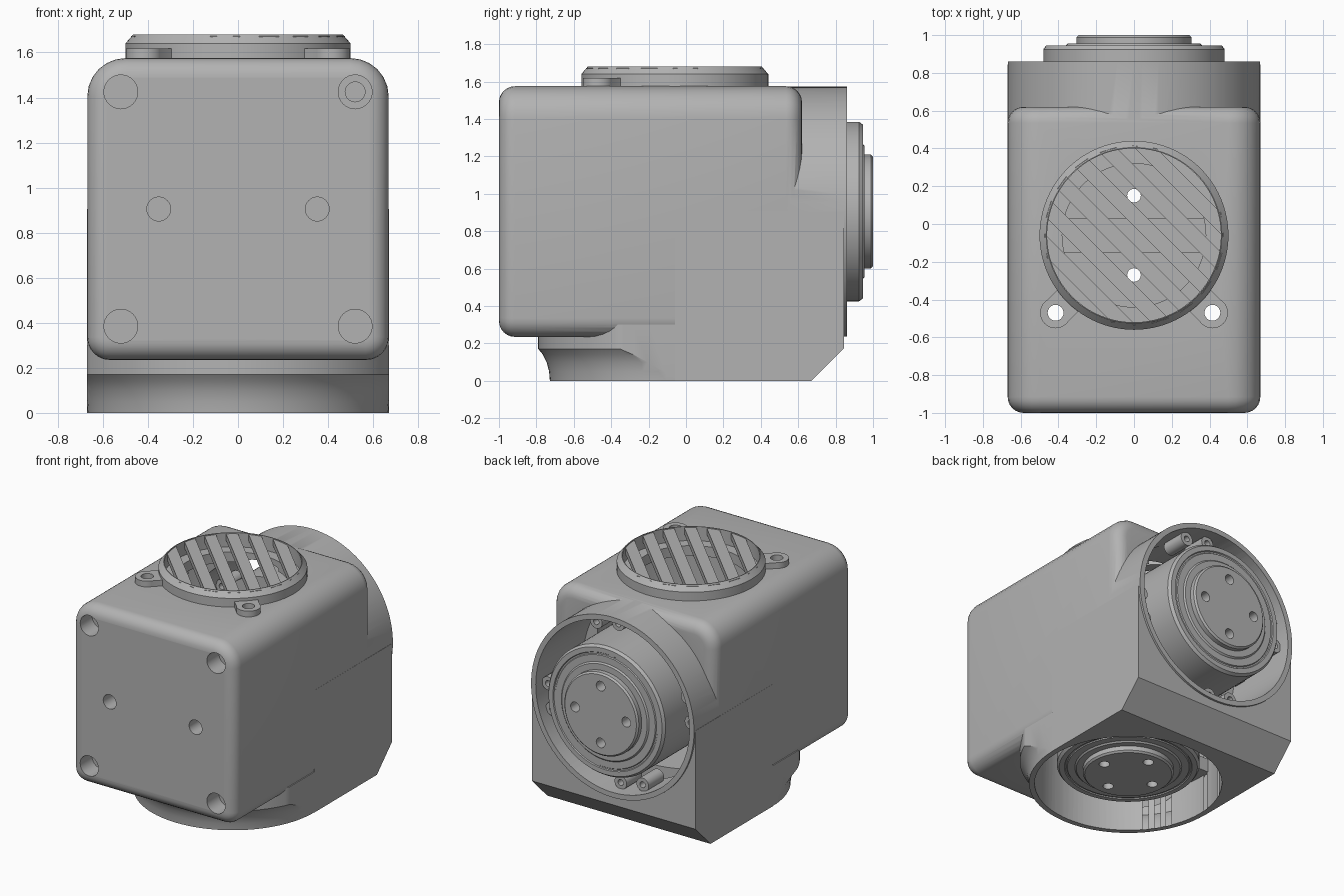
import bpy, bmesh, math
from mathutils import Matrix, Vector

if "Cube" in bpy.data.objects:
    bpy.data.objects.remove(bpy.data.objects["Cube"], do_unlink=True)

grey = bpy.data.materials.new("mid_grey")
grey.use_nodes = True
grey.diffuse_color = (0.45, 0.45, 0.45, 1)
grey.node_tree.nodes["Principled BSDF"].inputs["Base Color"].default_value = grey.diffuse_color

CY, CZ, HALF = -0.06, 0.905, 0.67     # upright axis, rear axis height, half width
UP = Matrix.Translation((0, CY, 0))
REAR = Matrix.Translation((0, 0, CZ)) @ Matrix.Rotation(-math.pi / 2, 4, 'X')
DOWN = UP @ Matrix.Rotation(math.pi, 4, 'X')


def make(name, bm, matrix=Matrix()):
    bmesh.ops.recalc_face_normals(bm, faces=bm.faces)
    mesh = bpy.data.meshes.new(name)
    bm.transform(matrix)
    bm.to_mesh(mesh)
    bm.free()
    mesh.materials.append(grey)
    ob = bpy.data.objects.new(name, mesh)
    bpy.context.collection.objects.link(ob)
    return ob


def lathe(name, profile, matrix=UP, steps=96, closed=False):
    bm = bmesh.new()
    verts = [bm.verts.new((r, 0, z)) for r, z in profile]
    pairs = list(zip(verts, verts[1:])) + ([(verts[-1], verts[0])] if closed else [])
    edges = [bm.edges.new(p) for p in pairs]
    bmesh.ops.spin(bm, geom=verts + edges, axis=(0, 0, 1), cent=(0, 0, 0),
                   angle=math.tau, steps=steps)
    bmesh.ops.remove_doubles(bm, verts=bm.verts, dist=1e-5)
    return make(name, bm, matrix)


def rod(name, r, a, b, x=0, y=0, matrix=Matrix(), steps=32):
    return lathe(name, [(0, a), (r, a), (r, b), (0, b)],
                 matrix @ Matrix.Translation((x, y, 0)), steps)


def prism(name, points, a, b, matrix=Matrix(), bevel=0):
    """Extrude a flat outline from height a to height b."""
    bm = bmesh.new()
    face = bm.faces.new([bm.verts.new((x, y, a)) for x, y in points])
    top = bmesh.ops.extrude_face_region(bm, geom=[face])["geom"]
    bmesh.ops.translate(bm, vec=(0, 0, b - a),
                        verts=[g for g in top if isinstance(g, bmesh.types.BMVert)])
    if bevel:
        rims = [e for e in bm.edges if abs(e.verts[0].co.z - e.verts[1].co.z) < 1e-5]
        bmesh.ops.bevel(bm, geom=rims, offset=bevel, segments=6, profile=0.5, affect='EDGES')
    return make(name, bm, matrix)


def box(name, x, y, a, b, matrix=Matrix()):
    return prism(name, [(-x, -y), (x, -y), (x, y), (-x, y)], a, b, matrix)


def combine(ob, other, op):
    mod = ob.modifiers.new(op, 'BOOLEAN')
    mod.operation, mod.solver, mod.object = op, 'EXACT', other
    bpy.ops.object.select_all(action='DESELECT')
    bpy.context.view_layer.objects.active = ob
    ob.select_set(True)
    bpy.ops.object.modifier_apply(modifier=mod.name)
    bpy.data.objects.remove(other, do_unlink=True)


def smooth(ob, angle=30):
    bpy.ops.object.select_all(action='DESELECT')
    bpy.context.view_layer.objects.active = ob
    ob.select_set(True)
    bpy.ops.object.shade_smooth_by_angle(angle=math.radians(angle))


def corner(x, z, r, start):
    return [(x + r * math.cos(t), z + r * math.sin(t))
            for t in (math.radians(start + 15 * i) for i in range(7))]


# Housing: rounded box, with larger radii on its upper edges
w = HALF - 0.001
outline = (corner(w - 0.17, 0.17 - 1.575, 0.17, -90) + corner(w - 0.1, -0.335, 0.1, 0)
           + corner(0.1 - w, -0.335, 0.1, 90) + corner(0.17 - w, 0.17 - 1.575, 0.17, 180))
housing = prism("housing", outline, -1.0, 0.62, Matrix.Rotation(-math.pi / 2, 4, 'X'), 0.085)

# Lower rear block with a sloped edge
block_side = [(CY, 0), (0.67, 0), (0.845, 0.175), (0.845, CZ), (CY, CZ)]
to_side = Matrix(((0, 0, 1, 0), (1, 0, 0, 0), (0, 1, 0, 0), (0, 0, 0, 1)))
combine(housing, prism("block", block_side, -HALF, HALF, to_side), 'UNION')

# Rear collar and flared round base
collar = lathe("collar", [(0, 0.3), (HALF - 0.002, 0.3), (HALF - 0.002, 0.86), (0, 0.86)], REAR)
combine(housing, collar, 'UNION')
flare = [(0, 0), (0.668, 0), (0.672, 0.05), (0.685, 0.1), (0.705, 0.14), (0.73, 0.17),
         (0.73, 0.3), (0, 0.3)]
base = lathe("base", flare)
combine(base, box("trim", HALF - 0.0005, 1, -1, 1), 'INTERSECT')
combine(housing, base, 'UNION')

# Hollow interior and openings
cuts = [rod("lower_bore", 0.63, -0.1, 1.5, matrix=UP, steps=96),
        rod("rear_bore", 0.63, 0.3, 1.0, matrix=REAR, steps=96),
        rod("vent_bore", 0.38, 1.4, 1.7, matrix=UP, steps=96)]
front = Matrix.Translation((0, 0, CZ)) @ Matrix.Rotation(math.pi / 2, 4, 'X')
for sx in (-1, 1):
    cuts.append(rod("tab_hole", 0.042, 1.4, 1.7, sx * 0.415, -0.47))
    cuts.append(rod("small_hole", 0.053, 0.88, 1.1, sx * 0.352, 0, front))
    for sy in (-1, 1):
        cuts.append(rod("screw_recess", 0.075, 0.86, 1.1, sx * 0.52, sy * 0.52, front))
        cuts.append(rod("screw_hole", 0.044, 0.7, 1.1, sx * 0.52, sy * 0.52, front))
for c in cuts:
    combine(housing, c, 'DIFFERENCE')
smooth(housing)


# Drive units: stepped round motors with four holes in the hub
def motor(name, matrix, back, face):
    profile = [(0, back), (0.48, back), (0.48, face - 0.075), (0.465, face - 0.055),
               (0.43, face - 0.055), (0.425, face - 0.062), (0.415, face - 0.062),
               (0.41, face - 0.055), (0.36, face - 0.055), (0.35, face - 0.045),
               (0.305, face - 0.045), (0.305, face - 0.012), (0.293, face), (0, face)]
    ob = lathe(name, profile, matrix)
    for i in range(4):
        a = i * math.pi / 2
        hole = rod("hub_hole", 0.036, back - 0.1, face + 0.1,
                   0.21 * math.cos(a), 0.21 * math.sin(a), matrix)
        combine(ob, hole, 'DIFFERENCE')
    smooth(ob)
    box(name + "_crossbar", 0.64, 0.09, back - 0.06, back + 0.04, matrix)


motor("rear_motor", REAR, 0.38, 1.0)
motor("lower_motor", DOWN, -0.32, -0.07)

# Screw posts around the rear motor
for i in range(4):
    for off in (-9, 9):
        a = math.radians(90 * i + off + 10)
        post = lathe("rear_post", [(0.022, 0.6), (0.05, 0.6), (0.05, 0.78), (0.022, 0.78)],
                     REAR @ Matrix.Translation((0.585 * math.cos(a), 0.585 * math.sin(a), 0)),
                     24, True)
        smooth(post)

# Vent cover: rim, two screw tabs, diagonal slats
rim = lathe("vent_rim", [(0.46, 1.57), (0.5, 1.57), (0.5, 1.64), (0.465, 1.68), (0.46, 1.68)],
            closed=True)
smooth(rim)
for sx in (-1, 1):
    spot = Vector((sx * 0.415, -0.47))
    tab = rod("vent_tab", 0.082, 1.57, 1.618, spot.x, spot.y)
    inward = Vector((0, CY)) - spot
    arm = Matrix.Translation((*(spot + inward * 0.09), 0)) @ Matrix.Rotation(
        math.atan2(inward.y, inward.x), 4, 'Z')
    combine(tab, box("arm", 0.056, 0.08, 1.57, 1.618, arm), 'UNION')
    combine(tab, rod("hole", 0.042, 1.5, 1.7, spot.x, spot.y), 'DIFFERENCE')
    smooth(tab)
for k in range(-3, 3):
    mid = 0.148 * (k + 0.5)
    reach = [(s, math.sqrt(0.475 ** 2 - s * s)) for s in (mid - 0.04, mid + 0.04)]
    (s0, h0), (s1, h1) = reach
    prism("vent_slat", [(s0, -h0), (s1, -h1), (s1, h1), (s0, h0)], 1.625, 1.672,
          UP @ Matrix.Rotation(math.pi / 4, 4, 'Z'))
